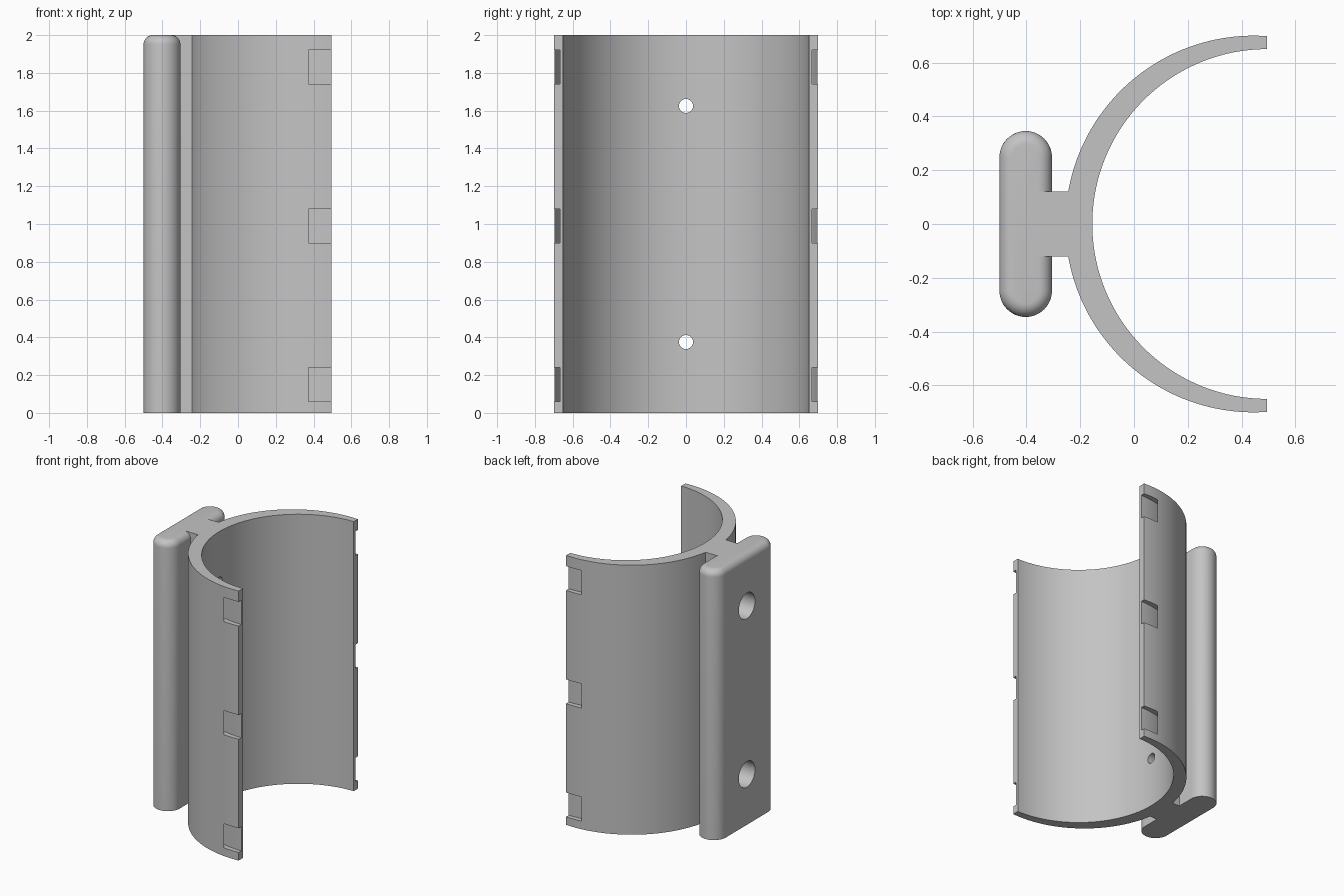
import bpy, bmesh, math
from mathutils import Matrix

cube = bpy.data.objects.get("Cube")
if cube:
    bpy.data.objects.remove(cube, do_unlink=True)

HEIGHT = 2.0
END_X = 0.495          # open edge of the half tube
HOLE_HEIGHTS = (0.375, 1.625)
SLOT_HEIGHTS = (0.15, 0.99, 1.83)

grey = bpy.data.materials.new("plain_grey")
grey.use_nodes = True
colour = (0.55, 0.55, 0.55, 1)
grey.diffuse_color = colour
grey.node_tree.nodes["Principled BSDF"].inputs["Base Color"].default_value = colour


def finish(name, bm):
    bmesh.ops.recalc_face_normals(bm, faces=bm.faces[:])
    mesh = bpy.data.meshes.new(name)
    bm.to_mesh(mesh)
    bm.free()
    mesh.materials.append(grey)
    obj = bpy.data.objects.new(name, mesh)
    bpy.context.collection.objects.link(obj)
    return obj


def loft(name, rings):
    """Skin a stack of (outline, z) rings and cap both ends."""
    bm = bmesh.new()
    loops = [[bm.verts.new((x, y, z)) for x, y in pts] for pts, z in rings]
    n = len(loops[0])
    for a, b in zip(loops, loops[1:]):
        for i in range(n):
            j = (i + 1) % n
            bm.faces.new((a[i], a[j], b[j], b[i]))
    bm.faces.new(loops[0])
    bm.faces.new(loops[-1])
    return finish(name, bm)


def arc(cx, cy, r, start, end, steps):
    return [(cx + r * math.cos(start + (end - start) * i / steps),
             cy + r * math.sin(start + (end - start) * i / steps))
            for i in range(steps + 1)]


def rod(name, radius, x0, x1, z):
    """Cylinder lying along x."""
    bm = bmesh.new()
    place = Matrix.Translation(((x0 + x1) / 2, 0, z)) @ Matrix.Rotation(math.pi / 2, 4, 'Y')
    bmesh.ops.create_cone(bm, cap_ends=True, segments=48, radius1=radius,
                          radius2=radius, depth=x1 - x0, matrix=place)
    return finish(name, bm)


def combine(target, other, operation):
    mod = target.modifiers.new("combine", 'BOOLEAN')
    mod.operation = operation
    mod.solver = 'EXACT'
    mod.object = other
    bpy.context.view_layer.objects.active = target
    bpy.ops.object.modifier_apply(modifier=mod.name)
    bpy.data.objects.remove(other, do_unlink=True)


# Half tube joined to its neck: off-centre arcs make the wall thicker at the back
outer_x, outer_r, neck = 0.445, 0.70, 0.12
tip = math.acos((END_X - outer_x) / outer_r)
root = math.pi - math.asin(neck / outer_r)
upper = arc(outer_x, 0, outer_r, tip, root, 48) + [(-0.40, neck)]
lower = [(x, -y) for x, y in reversed(upper)]
inner = arc(END_X, 0, 0.65, 1.5 * math.pi, 0.5 * math.pi, 96)
outline = upper + lower + inner
holder = loft("half_tube_holder", [(outline, 0), (outline, HEIGHT)])


# Round-ended mounting bar with a rounded top edge
def capsule(r):
    return (arc(-0.4025, 0.248, r, 0, math.pi, 24)
            + arc(-0.4025, -0.248, r, math.pi, 2 * math.pi, 24))


bar_r, fillet = 0.0975, 0.05
rings = [(capsule(bar_r), 0)]
for i in range(9):
    a = i / 8 * math.pi / 2
    rings.append((capsule(bar_r - fillet * (1 - math.cos(a))),
                  HEIGHT - fillet + fillet * math.sin(a)))
combine(holder, loft("mounting_bar", rings), 'UNION')

# Curved strap tunnels that break out of the wall near both open edges
strap = (arc(END_X, 0, 0.707, 0, 2 * math.pi, 160)[:-1],
         arc(END_X, 0, 0.668, 0, 2 * math.pi, 160)[:-1])
for z in SLOT_HEIGHTS:
    bm = bmesh.new()
    corners = [[bm.verts.new((x, y, z + dz)) for x, y in strap[k]]
               for k, dz in ((0, -0.09), (0, 0.09), (1, 0.09), (1, -0.09))]
    for k in range(4):
        a, b = corners[k], corners[(k + 1) % 4]
        for i in range(len(a)):
            j = (i + 1) % len(a)
            bm.faces.new((a[i], a[j], b[j], b[i]))
    combine(holder, finish("strap_cutter", bm), 'DIFFERENCE')

# Screw holes with wide head recesses from the back
for z in HOLE_HEIGHTS:
    combine(holder, rod("head_cutter", 0.095, -0.7, -0.25, z), 'DIFFERENCE')
    combine(holder, rod("screw_cutter", 0.037, -0.4, 0.1, z), 'DIFFERENCE')

# Smooth curves, sharp edges
bpy.ops.object.select_all(action='DESELECT')
holder.select_set(True)
bpy.context.view_layer.objects.active = holder
bpy.ops.object.shade_smooth_by_angle(angle=math.radians(25))
